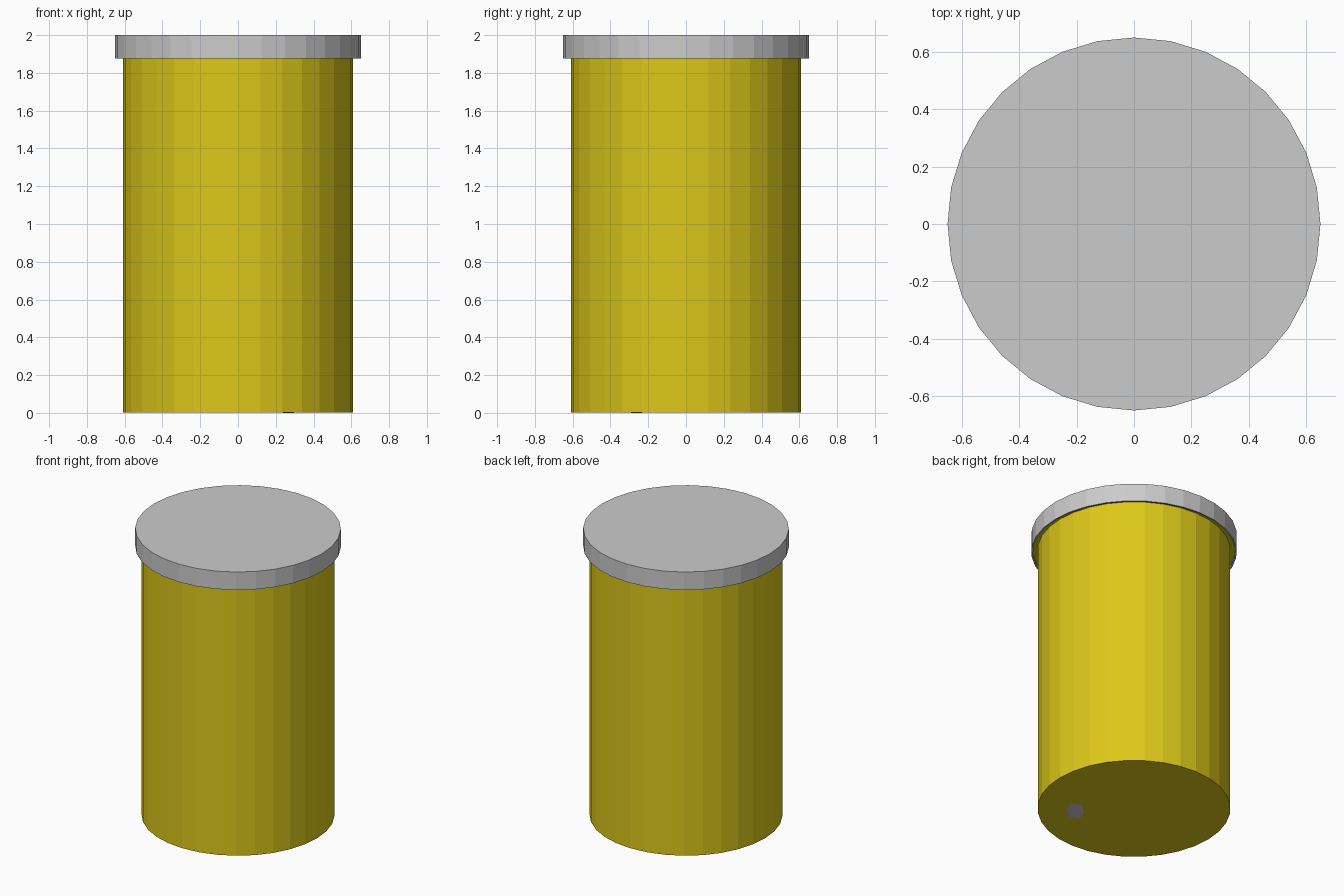
import bpy

if "Cube" in bpy.data.objects:
    bpy.data.objects.remove(bpy.data.objects["Cube"])

SIDES = 32

yellow = bpy.data.materials.new("yellow")
yellow.diffuse_color = (0.72, 0.58, 0.01, 1)
yellow.use_nodes = True
yellow.node_tree.nodes["Principled BSDF"].inputs["Base Color"].default_value = yellow.diffuse_color


def lathe(name, profile, material=None):
    """Revolve an (r, z) profile, capping both ends."""
    import bmesh
    from math import cos, sin, tau
    bm = bmesh.new()
    rings = [[bm.verts.new((r * cos(tau * i / SIDES), r * sin(tau * i / SIDES), z))
              for i in range(SIDES)] for r, z in profile]
    for a, b in zip(rings, rings[1:]):
        for i in range(SIDES):
            j = (i + 1) % SIDES
            bm.faces.new((a[i], a[j], b[j], b[i]))
    bm.faces.new(rings[0][::-1])
    bm.faces.new(rings[-1])
    bmesh.ops.recalc_face_normals(bm, faces=bm.faces)
    mesh = bpy.data.meshes.new(name)
    bm.to_mesh(mesh)
    bm.free()
    obj = bpy.data.objects.new(name, mesh)
    bpy.context.collection.objects.link(obj)
    if material:
        mesh.materials.append(material)
    return obj


# Jar body with a rim tucked under the lid
lathe("jar_body", [(0.61, 0.003), (0.61, 1.89), (0.64, 1.89), (0.64, 1.95)], yellow)

# Lid: shallow cap, hollow underneath
lathe("lid", [(0.64, 1.94), (0.64, 1.875), (0.65, 1.875), (0.65, 2.0)])

# Grey contents resting on the bottom, just showing through it
bpy.ops.mesh.primitive_ico_sphere_add(subdivisions=3, radius=1,
                                      location=(0.265, -0.265, 0.04),
                                      rotation=(0, 0, 0.785))
pebble = bpy.context.object
pebble.name = "pebble"
pebble.scale = (0.65, 0.38, 0.04)
# Keep the pebble inside the jar wall
pebble.scale = (0.27, 0.16, 0.04)
